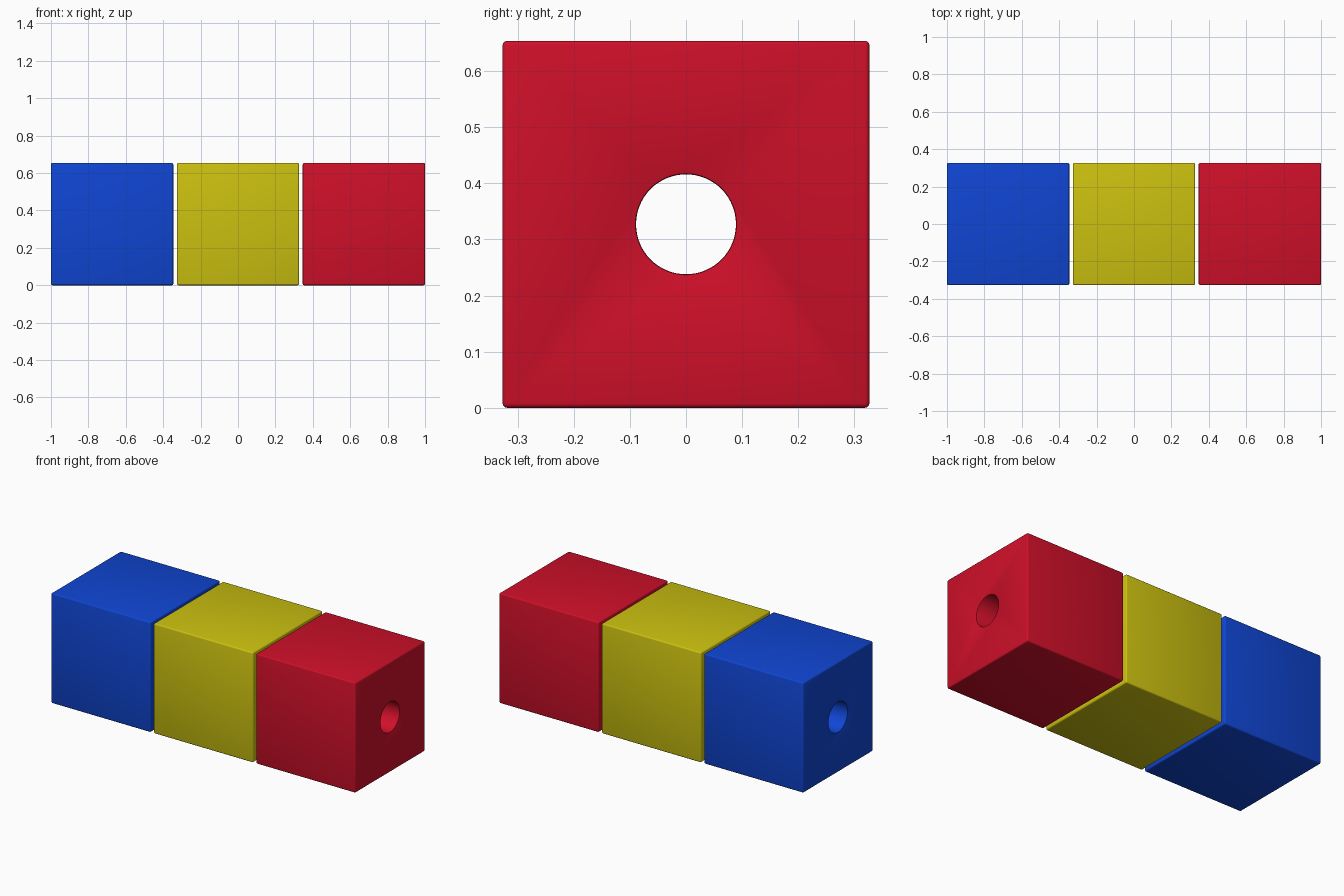
import bpy, bmesh, math

if "Cube" in bpy.data.objects:
    bpy.data.objects.remove(bpy.data.objects["Cube"])

SIDE, PITCH, HOLE, ROUND = 0.654, 0.673, 0.089, 0.008
H = SIDE / 2


def hole_cutter(name, x):
    # Lathed bore along x, flared slightly at both mouths
    rim = 0.004
    half = [(H + 0.005, HOLE + rim), (H, HOLE + rim), (H - rim * 0.3, HOLE + rim * 0.3), (H - rim, HOLE)]
    profile = [(-a, r) for a, r in half] + [(a, r) for a, r in reversed(half)]
    n = 64
    bm = bmesh.new()
    rings = [[bm.verts.new((a, r * math.cos(2 * math.pi * i / n), r * math.sin(2 * math.pi * i / n)))
              for i in range(n)] for a, r in profile]
    for p, q in zip(rings, rings[1:]):
        for i in range(n):
            bm.faces.new((p[i], p[(i + 1) % n], q[(i + 1) % n], q[i]))
    bm.faces.new(rings[0])
    bm.faces.new(rings[-1])
    bmesh.ops.recalc_face_normals(bm, faces=bm.faces)
    mesh = bpy.data.meshes.new(name)
    bm.to_mesh(mesh)
    bm.free()
    ob = bpy.data.objects.new(name, mesh)
    bpy.context.collection.objects.link(ob)
    ob.location = (x, 0, H)
    return ob


def block(name, x, color):
    # Cube with softly rounded edges and a bore through it
    bpy.ops.mesh.primitive_cube_add(size=SIDE, location=(x, 0, H))
    ob = bpy.context.object
    ob.name = name
    bevel = ob.modifiers.new("rounded_edges", 'BEVEL')
    bevel.width, bevel.segments = ROUND, 3
    cutter = hole_cutter(name + "_cutter", x)
    cut = ob.modifiers.new("bore", 'BOOLEAN')
    cut.operation, cut.solver, cut.object = 'DIFFERENCE', 'EXACT', cutter
    bpy.context.view_layer.update()
    for mod in ("rounded_edges", "bore"):
        bpy.ops.object.modifier_apply(modifier=mod)
    bpy.data.objects.remove(cutter)
    bpy.ops.object.shade_smooth_by_angle(angle=math.radians(35))
    mat = bpy.data.materials.new(name + "_paint")
    mat.diffuse_color = color
    mat.use_nodes = True
    mat.node_tree.nodes["Principled BSDF"].inputs["Base Color"].default_value = mat.diffuse_color
    ob.data.materials.clear()
    ob.data.materials.append(mat)


# Row of three blocks
block("blue_block", -PITCH, (0.005, 0.06, 0.65, 1))
block("yellow_block", 0, (0.60, 0.53, 0.005, 1))
block("red_block", PITCH, (0.62, 0.005, 0.022, 1))
